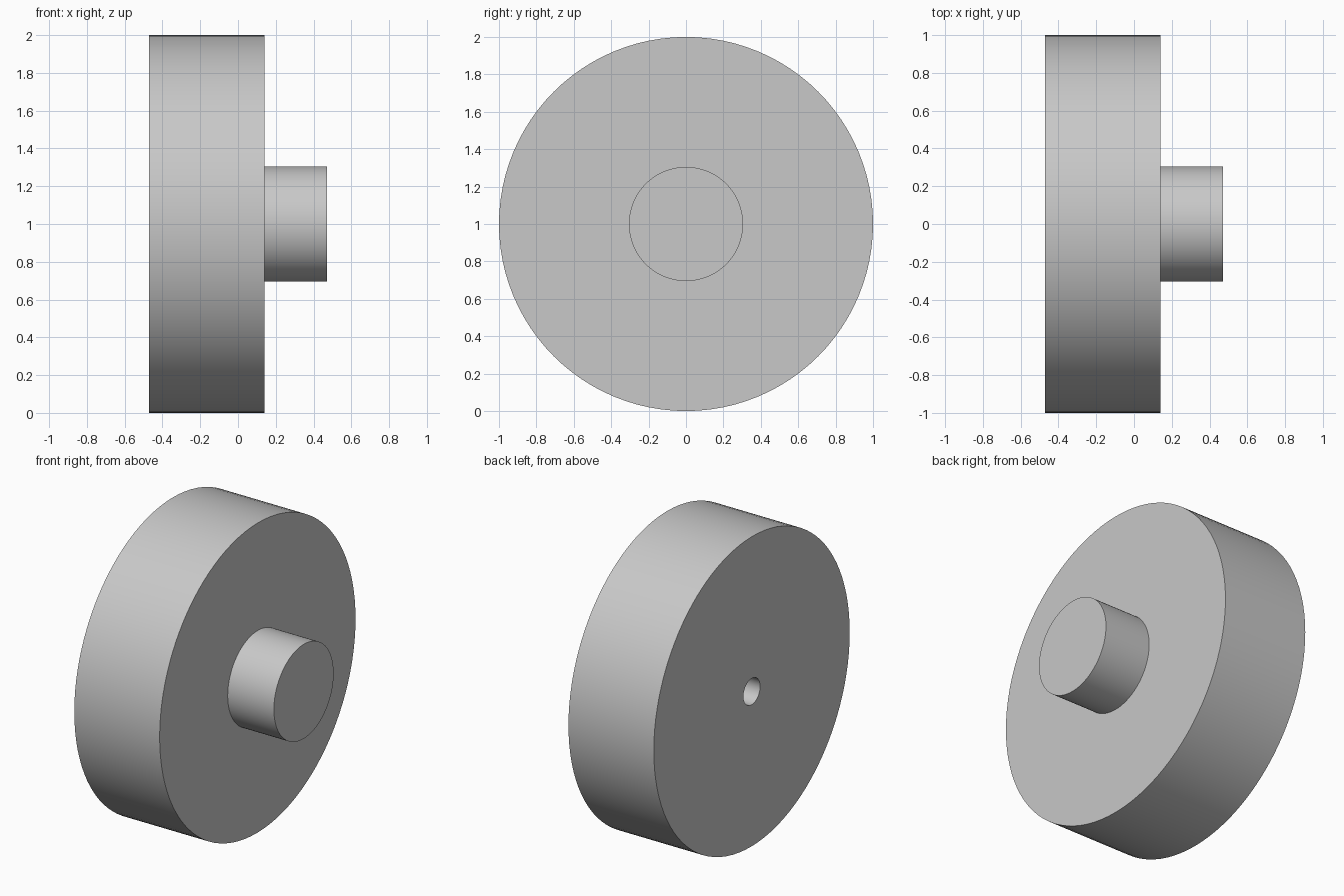
import bpy, bmesh, math

cube = bpy.data.objects.get("Cube")
if cube:
    bpy.data.objects.remove(cube, do_unlink=True)

SEGMENTS = 96
AXIS_Z = 1.0

grey = bpy.data.materials.new("light grey")
grey.use_nodes = True
colour = (0.58, 0.58, 0.58, 1)
grey.diffuse_color = colour
grey.node_tree.nodes["Principled BSDF"].inputs["Base Color"].default_value = colour


def turned(name, profile, cap_start=False, cap_end=False):
    """Revolve (x, radius) points about the x axis, with optional flat end caps."""
    bm = bmesh.new()
    rings = []
    for x, r in profile:
        angles = [math.tau * i / SEGMENTS for i in range(SEGMENTS)]
        rings.append([bm.verts.new((x, r * math.cos(a), AXIS_Z + r * math.sin(a)))
                      for a in angles])
    for a, b in zip(rings, rings[1:]):
        for i in range(SEGMENTS):
            j = (i + 1) % SEGMENTS
            bm.faces.new((a[i], a[j], b[j], b[i]))
    if cap_start:
        bm.faces.new(rings[0][::-1])
    if cap_end:
        bm.faces.new(rings[-1])
    mesh = bpy.data.meshes.new(name)
    bm.to_mesh(mesh)
    bm.free()
    mesh.materials.append(grey)
    obj = bpy.data.objects.new(name, mesh)
    bpy.context.collection.objects.link(obj)
    # Smooth walls, sharp rims
    bpy.ops.object.select_all(action="DESELECT")
    obj.select_set(True)
    bpy.context.view_layer.objects.active = obj
    bpy.ops.object.shade_smooth_by_angle(angle=math.radians(30))
    return obj


LEFT_FACE, SHOULDER, SHAFT_END = 0.47, 0.14, -0.47
BACK, FACE, TIP = -LEFT_FACE, SHOULDER, -SHAFT_END
SHAFT_R, BORE_R, BORE_FLOOR = 0.305, 0.085, 0.0

# Broad disc with a blind bore in its back face
turned("wheel_disc", [(BORE_FLOOR, BORE_R), (BACK, BORE_R), (BACK, 1.0),
                      (FACE, 1.0), (FACE, SHAFT_R)], cap_start=True)

# Solid stub shaft on the opposite face; its base meets the disc's opening
turned("stub_shaft", [(FACE, SHAFT_R), (TIP, SHAFT_R)], cap_end=True)
